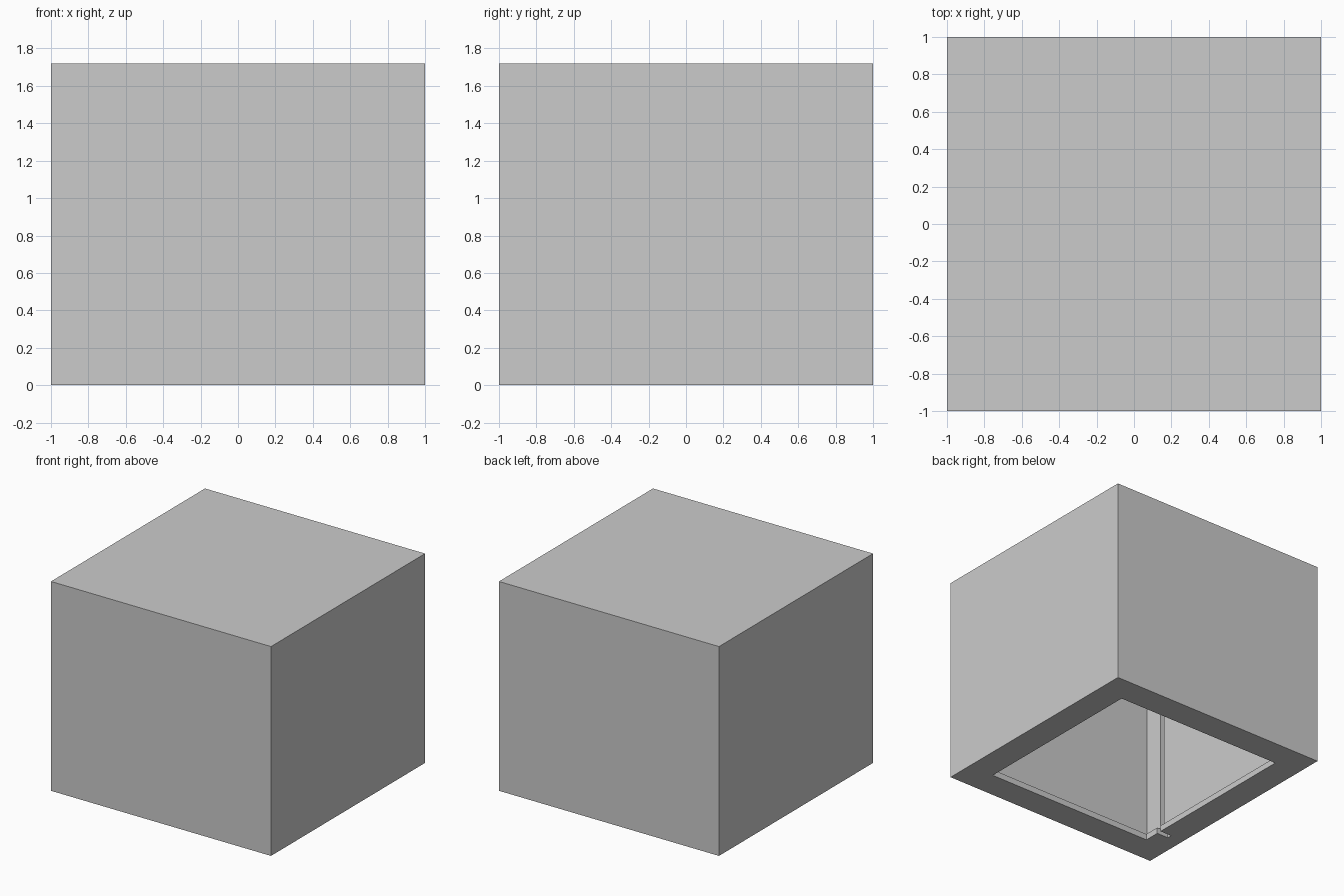
import bpy

if "Cube" in bpy.data.objects:
    bpy.data.objects.remove(bpy.data.objects["Cube"])


def box(name, lo, hi):
    """Axis-aligned box between two corners."""
    bpy.ops.mesh.primitive_cube_add(size=1, location=[(a + b) / 2 for a, b in zip(lo, hi)])
    ob = bpy.context.object
    ob.name = name
    ob.scale = [b - a for a, b in zip(lo, hi)]
    bpy.ops.object.transform_apply(location=False, rotation=False, scale=True)
    return ob


def cut(target, name, lo, hi):
    """Subtract a hidden box from the target, then discard it."""
    cutter = box(name, lo, hi)
    cutter.hide_render = True
    mod = target.modifiers.new(name, 'BOOLEAN')
    mod.operation = 'DIFFERENCE'
    mod.solver = 'EXACT'
    mod.object = cutter
    bpy.context.view_layer.objects.active = target
    bpy.ops.object.modifier_apply(modifier=mod.name)
    bpy.data.objects.remove(cutter, do_unlink=True)


HEIGHT = 1.72
LIP = 0.77       # half width of the bottom opening
CAVITY = 0.805   # half width of the hollow above the lip
CEILING = 1.53

# Outer shell
shell = box("box_shell", (-1, -1, 0), (1, 1, HEIGHT))

# Hollow inside, slightly wider than the opening
cut(shell, "cavity_cutter", (-CAVITY, -CAVITY, 0.05), (CAVITY, CAVITY, CEILING))

# Bottom opening, leaving a thin lip
cut(shell, "opening_cutter", (-LIP, -LIP, -0.1), (LIP, LIP, 0.2))

# Narrow vertical slot in the left wall, running out through the lip
cut(shell, "slot_cutter", (-0.875, -0.64, -0.1), (-0.7, -0.60, CEILING - 0.05))
